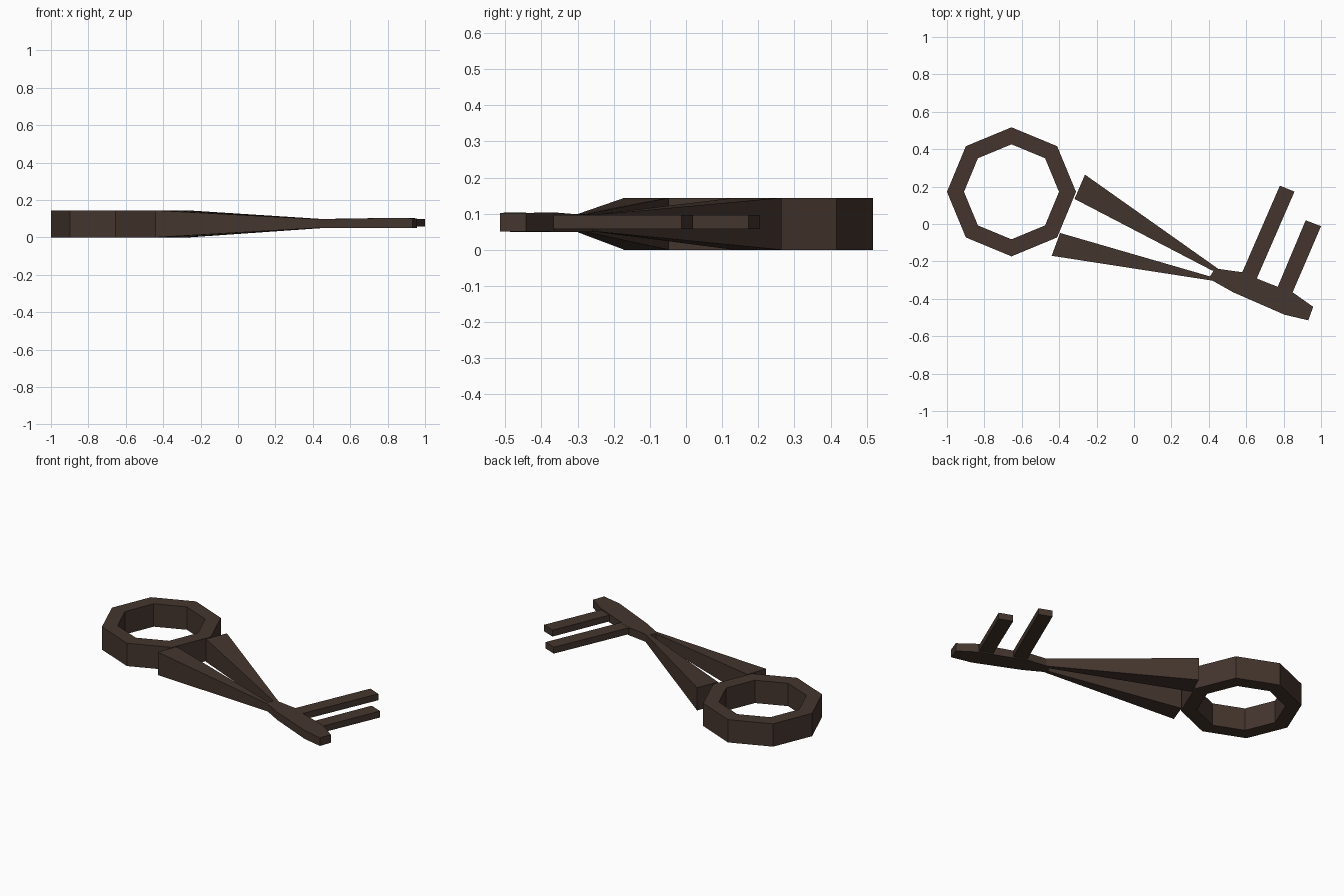
import bpy, bmesh, math

if "Cube" in bpy.data.objects:
    bpy.data.objects.remove(bpy.data.objects["Cube"])

iron = bpy.data.materials.new("dark brown iron")
iron.diffuse_color = (0.058, 0.036, 0.027, 1)
iron.use_nodes = True
iron.node_tree.nodes["Principled BSDF"].inputs["Base Color"].default_value = iron.diffuse_color


def finish(name, bm):
    bmesh.ops.recalc_face_normals(bm, faces=bm.faces)
    mesh = bpy.data.meshes.new(name)
    bm.to_mesh(mesh)
    bm.free()
    mesh.materials.append(iron)
    obj = bpy.data.objects.new(name, mesh)
    bpy.context.collection.objects.link(obj)


def prism(name, outline):
    """Closed solid from outline points (x, y, z_low, z_high)."""
    bm = bmesh.new()
    low = [bm.verts.new((x, y, a)) for x, y, a, b in outline]
    high = [bm.verts.new((x, y, b)) for x, y, a, b in outline]
    bm.faces.new(low[::-1])
    bm.faces.new(high)
    n = len(outline)
    for i in range(n):
        j = (i + 1) % n
        bm.faces.new((low[i], low[j], high[j], high[i]))
    finish(name, bm)


# Eight-sided ring handle
H = 0.144
bm = bmesh.new()
rows = []
for i in range(8):
    a = i * math.pi / 4
    rows.append([bm.verts.new((-0.655 + r * math.cos(a), 0.172 + r * math.sin(a), z))
                 for r, z in ((0.345, 0), (0.345, H), (0.254, H), (0.254, 0))])
for i in range(8):
    p, q = rows[i], rows[(i + 1) % 8]
    for k in range(4):
        m = (k + 1) % 4
        bm.faces.new((p[k], q[k], q[m], p[m]))
finish("ring_handle", bm)

# Two tapering shaft bars
wide, thin = (0, H), (0.05, 0.098)
prism("upper_shaft_bar", [(-0.262, 0.264, *wide), (-0.318, 0.134, *wide),
                          (0.42, -0.25, *thin), (0.455, -0.243, *thin)])
prism("lower_shaft_bar", [(-0.395, -0.048, *wide), (-0.44, -0.17, *wide),
                          (0.42, -0.303, *thin), (0.405, -0.28, *thin)])

# Blade that carries the teeth
mid, tip = (0.05, 0.104), (0.051, 0.102)
prism("blade", [(0.402, -0.287, *thin), (0.42, -0.303, *thin), (0.53, -0.365, *thin),
                (0.805, -0.485, *mid), (0.932, -0.515, *tip), (0.958, -0.443, *tip),
                (0.855, -0.37, *mid), (0.67, -0.297, *thin), (0.58, -0.258, *thin),
                (0.45, -0.24, *thin), (0.425, -0.25, *thin)])

# Two teeth, rooted inside the blade
flat = (0.057, 0.097)
for i, (x, y, tx, ty) in enumerate([(0.565, -0.29, 0.78, 0.205),
                                    (0.75, -0.38, 0.918, 0.02)]):
    dx, dy = 0.078, -0.032
    prism(f"tooth_{i + 1}", [(x, y, *flat), (x + dx, y + dy, *flat),
                             (min(tx + dx, 1.0) if i == 0 else 1.0, ty + dy, *flat),
                             (tx, ty, *flat)])
